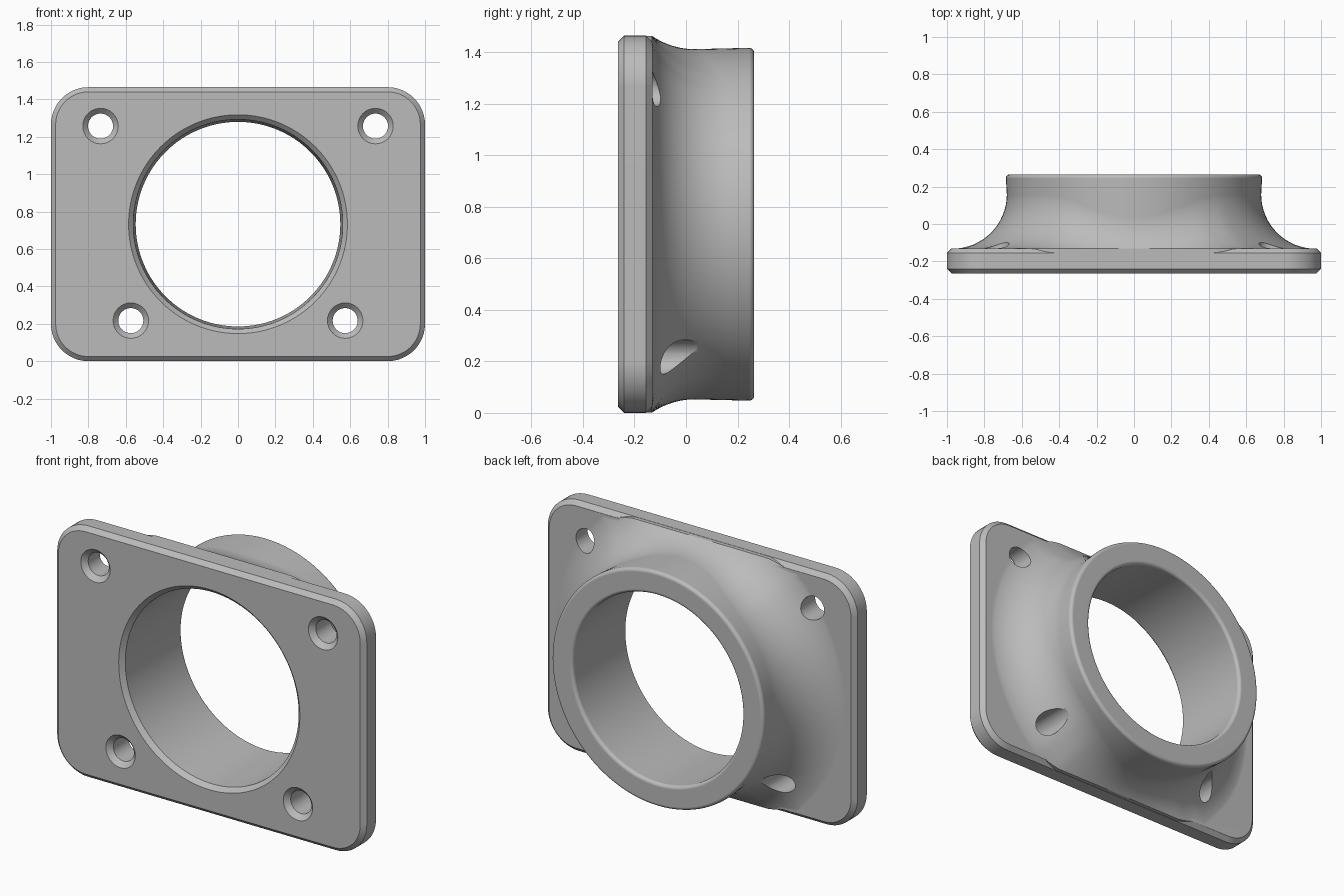
import bpy, bmesh, math
from math import sin, cos, pi, sqrt

if "Cube" in bpy.data.objects:
    bpy.data.objects.remove(bpy.data.objects["Cube"])

MID = 0.7325          # height of the bore axis
FRONT, BACK, RIM = -0.265, -0.13, 0.265
CHAMFER = 0.025
FILLET = 0.29
SEGMENTS = 128

grey = bpy.data.materials.new("plain grey")
grey.use_nodes = True
grey.diffuse_color = (0.5, 0.5, 0.5, 1)
grey.node_tree.nodes["Principled BSDF"].inputs["Base Color"].default_value = (0.5, 0.5, 0.5, 1)


def loft(name, rings):
    """Closed solid through rings of equal point count."""
    bm = bmesh.new()
    loops = [[bm.verts.new(p) for p in ring] for ring in rings]
    for a, b in zip(loops, loops[1:]):
        for i in range(len(a)):
            j = (i + 1) % len(a)
            bm.faces.new((a[i], a[j], b[j], b[i]))
    bm.faces.new(loops[0])
    bm.faces.new(loops[-1])
    bmesh.ops.recalc_face_normals(bm, faces=bm.faces)
    mesh = bpy.data.meshes.new(name)
    bm.to_mesh(mesh)
    bm.free()
    mesh.materials.append(grey)
    obj = bpy.data.objects.new(name, mesh)
    bpy.context.collection.objects.link(obj)
    return obj


def lathe(name, profile, x=0, z=MID, n=SEGMENTS):
    """Solid of revolution about the y direction from (radius, y) points."""
    return loft(name, [[(x + r * cos(2 * pi * i / n), y, z + r * sin(2 * pi * i / n))
                        for i in range(n)] for r, y in profile])


def rounded_rectangle(inset, y, radius=0.2, steps=12):
    w, h, r = 1 - radius, MID - radius, radius - inset
    points = []
    for k, (sx, sz) in enumerate(((1, 1), (-1, 1), (-1, -1), (1, -1))):
        for i in range(steps + 1):
            a = (k + i / steps) * pi / 2
            points.append((sx * w + r * cos(a), y, MID + sz * h + r * sin(a)))
    return points


def combine(target, tool, operation):
    """Apply a boolean and discard the tool."""
    mod = target.modifiers.new("combine", "BOOLEAN")
    mod.operation, mod.object, mod.solver = operation, tool, "EXACT"
    graph = bpy.context.evaluated_depsgraph_get()
    mesh = bpy.data.meshes.new_from_object(target.evaluated_get(graph))
    target.modifiers.clear()
    target.data = mesh
    bpy.data.objects.remove(tool)


def collar_section(angle):
    """(radius, y) points of the collar: fillet held by the plate edge, wall, rounded rim."""
    neck, base = 0.68, BACK - 0.002
    reach = neck + FILLET
    s, c = max(abs(sin(angle)), 1e-6), abs(cos(angle))
    t = min(max((0.72 * c / s - 0.42) / 0.16, 0), 1)
    edge = MID - 0.001 - CHAMFER * t * t * (3 - 2 * t)
    foot = min(reach, edge / s)
    centre_y = base + sqrt(FILLET ** 2 - (reach - foot) ** 2)
    start = math.atan2(base - centre_y, foot - reach)
    if start > 0:
        start -= 2 * pi
    points = [(foot, -0.2)]
    for i in range(17):
        a = start + (-pi - start) * i / 16
        points.append((reach + FILLET * cos(a), centre_y + FILLET * sin(a)))
    for i in range(7):
        a = i / 6 * pi / 2
        points.append((0.665 + 0.02 * cos(a), RIM - 0.02 + 0.02 * sin(a)))
    return points


# Mounting plate with chamfered edges
flange = loft("flange", [rounded_rectangle(CHAMFER, FRONT),
                         rounded_rectangle(0, FRONT + CHAMFER),
                         rounded_rectangle(0, BACK - CHAMFER),
                         rounded_rectangle(CHAMFER, BACK)])

# Flared collar
angles = [2 * pi * i / SEGMENTS for i in range(SEGMENTS)]
sections = [collar_section(a) for a in angles]
collar = loft("collar", [[(r * cos(a), y, MID + r * sin(a))
                          for a, (r, y) in zip(angles, ring)] for ring in zip(*sections)])
combine(flange, collar, "UNION")

# Central bore, chamfered in front and rounded at the rim
rounding = [(0.567 - 0.02 * cos(i / 5 * pi / 2), RIM - 0.02 + 0.02 * sin(i / 5 * pi / 2))
            for i in range(6)]
bore = lathe("bore", [(0.595, FRONT - 0.01), (0.56, FRONT + CHAMFER)]
             + rounding + [(0.567, RIM + 0.05)])
combine(flange, bore, "DIFFERENCE")

# Countersunk screw holes
for side in (-1, 1):
    for x, z in ((0.735, 1.257), (0.573, 0.217)):
        hole = lathe("screw_hole", [(0.105, FRONT - 0.01), (0.067, FRONT + 0.028),
                                    (0.067, 0.4)], side * x, z, 32)
        combine(flange, hole, "DIFFERENCE")

# Smooth shading with sharp edges kept
bpy.ops.object.select_all(action="DESELECT")
flange.select_set(True)
bpy.context.view_layer.objects.active = flange
bpy.ops.object.shade_smooth_by_angle(angle=math.radians(30))
flange.modifiers.new("even shading", "WEIGHTED_NORMAL").keep_sharp = True
